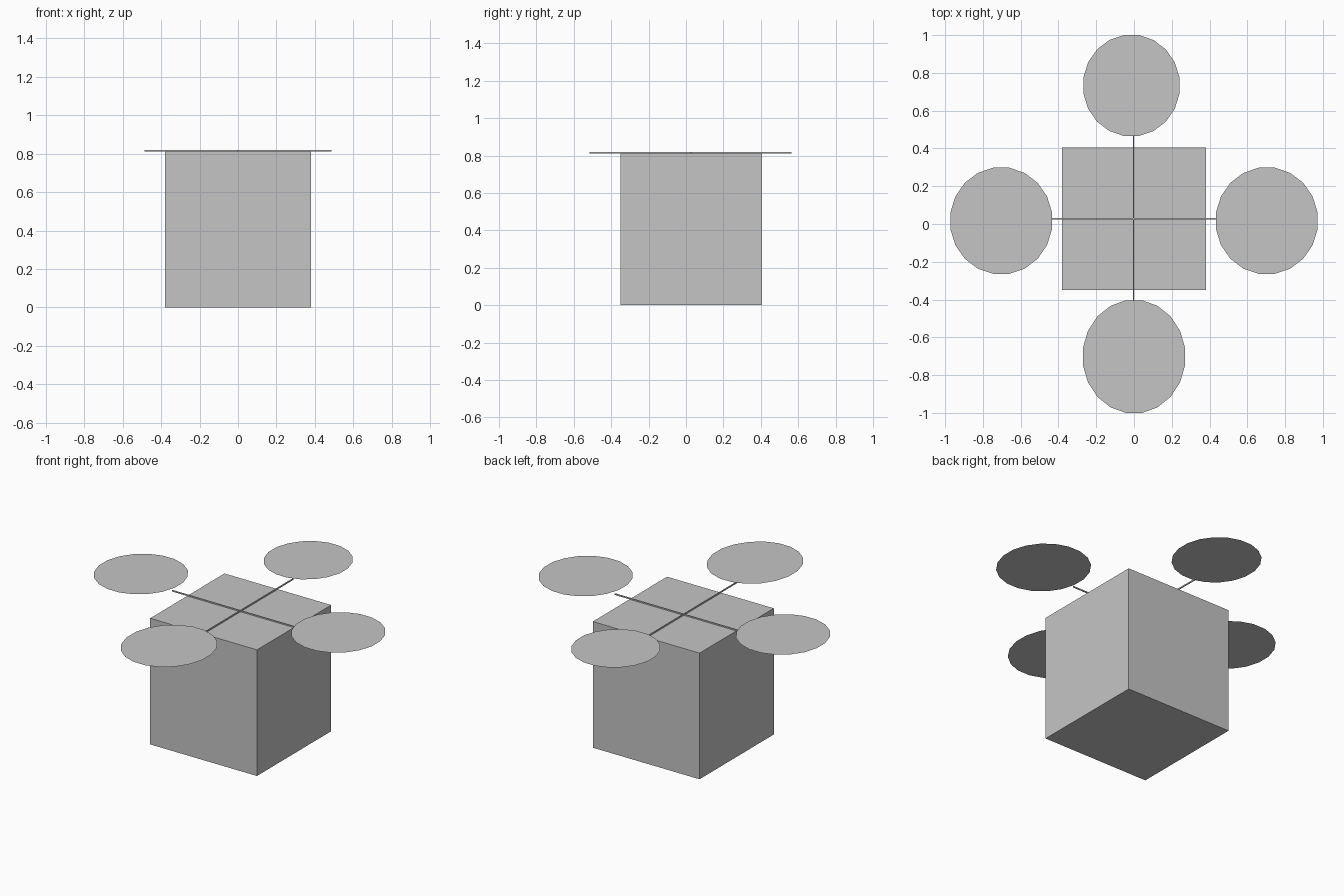
import bpy, math

cube = bpy.data.objects.get("Cube")
if cube:
    bpy.data.objects.remove(cube, do_unlink=True)

grey = bpy.data.materials.new("light grey")
grey.use_nodes = True
colour = (0.56, 0.56, 0.56, 1)
grey.diffuse_color = colour
grey.node_tree.nodes["Principled BSDF"].inputs["Base Color"].default_value = colour


def finish(name):
    obj = bpy.context.object
    obj.name = name
    obj.data.materials.append(grey)
    bpy.ops.object.transform_apply(location=False, rotation=True, scale=True)


def box(name, low, high):
    centre = [(a + b) / 2 for a, b in zip(low, high)]
    bpy.ops.mesh.primitive_cube_add(size=1, location=centre)
    bpy.context.object.scale = [b - a for a, b in zip(low, high)]
    finish(name)


def rotor(name, x0, x1, y0, y1):
    # Flat twenty-sided disc with an edge centred on each axis
    half_step = math.pi / 20
    bpy.ops.mesh.primitive_circle_add(
        vertices=20, radius=0.5 / math.cos(half_step), fill_type='NGON',
        location=((x0 + x1) / 2, (y0 + y1) / 2, 0.87),
        rotation=(0, 0, half_step))
    bpy.ops.object.transform_apply(location=False, rotation=True, scale=False)
    bpy.context.object.scale = (x1 - x0, y1 - y0, 1)
    finish(name)


# Body
box("body", (-0.38, -0.35, 0), (0.38, 0.405, 0.812))

# Crossed arms lying on the body
box("side_arm", (-0.487, 0.025, 0.812), (0.487, 0.031, 0.82))
box("long_arm", (-0.006, -0.515, 0.812), (0, 0.565, 0.82))

# Rotors
rotor("left_rotor", 0.434, 0.972, -0.264, 0.298)
rotor("right_rotor", -0.972, -0.434, -0.264, 0.298)
rotor("front_rotor", -0.27, 0.27, -1.0, -0.404)
rotor("back_rotor", -0.268, 0.241, 0.466, 1.0)
